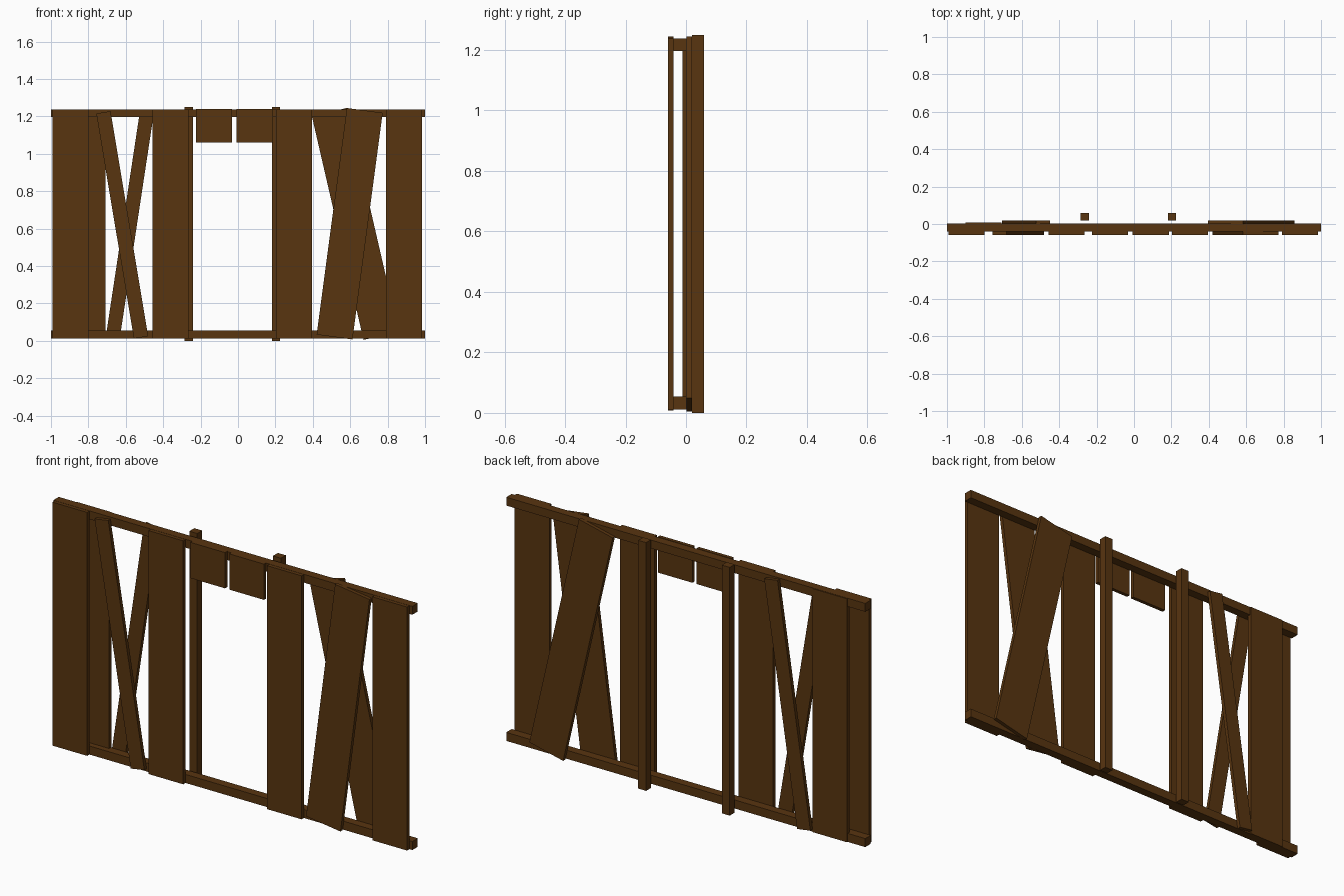
import bpy, math
from mathutils import Matrix, Vector

if "Cube" in bpy.data.objects:
    bpy.data.objects.remove(bpy.data.objects["Cube"])

wood = bpy.data.materials.new("dark_brown_wood")
wood.diffuse_color = (0.098, 0.035, 0.005, 1)
wood.use_nodes = True
wood.node_tree.nodes["Principled BSDF"].inputs["Base Color"].default_value = wood.diffuse_color


def board(name, x, y, z, tilt=0.0):
    """Box from (min, max) ranges, tilted about y (degrees, top towards +x)."""
    lo, hi = Vector((x[0], y[0], z[0])), Vector((x[1], y[1], z[1]))
    bpy.ops.mesh.primitive_cube_add(size=1)
    ob = bpy.context.object
    ob.name = name
    ob.data.transform(Matrix.Rotation(math.radians(tilt), 4, 'Y') @ Matrix.Diagonal((*(hi - lo), 1)))
    ob.location = (lo + hi) / 2
    ob.data.materials.append(wood)
    return ob


def leaning(name, cx, cz, width, length, y, tilt):
    return board(name, (cx - width / 2, cx + width / 2), y,
                 (cz - length / 2, cz + length / 2), tilt)


FRONT = (-0.059, -0.041)   # boards nailed on the front of the rails
BACK = (0.001, 0.0195)     # boards nailed on the back
FULL = (0.011, 1.237)

# horizontal rails
board("bottom_rail", (-1, 1), (-0.041, 0.002), (0.011, 0.054))
board("top_rail", (-1, 1), (-0.041, 0.002), (1.196, 1.238))

# door posts behind the wall
for side, x in (("left", -0.285), ("right", 0.181)):
    board(side + "_door_post", (x, x + 0.044), (0.0195, 0.059), (0, 1.25))

# upright front planks
for i, x in enumerate((-0.992, -0.457, 0.203, 0.79)):
    board(f"front_plank_{i + 1}", (x, x + 0.193), FRONT, FULL)

# upright plank lapped on the back
board("back_plank", (-0.902, -0.709), (-0.012, 0.007), FULL)

# short boards above the doorway
for side, x in (("left", -0.224), ("right", -0.007)):
    board(side + "_lintel_board", (x, x + 0.193), FRONT, (1.06, 1.24))

# crossed narrow boards on the left
leaning("narrow_front_brace", -0.619, 0.62, 0.077, 1.22, FRONT, -9.5)
leaning("narrow_back_brace", -0.578, 0.622, 0.075, 1.225, BACK, 8.6)

# crossed wide boards on the right
leaning("wide_front_brace", 0.597, 0.626, 0.193, 1.222, FRONT, 7.6)
leaning("wide_back_brace", 0.627, 0.625, 0.193, 1.228, BACK, -13)
